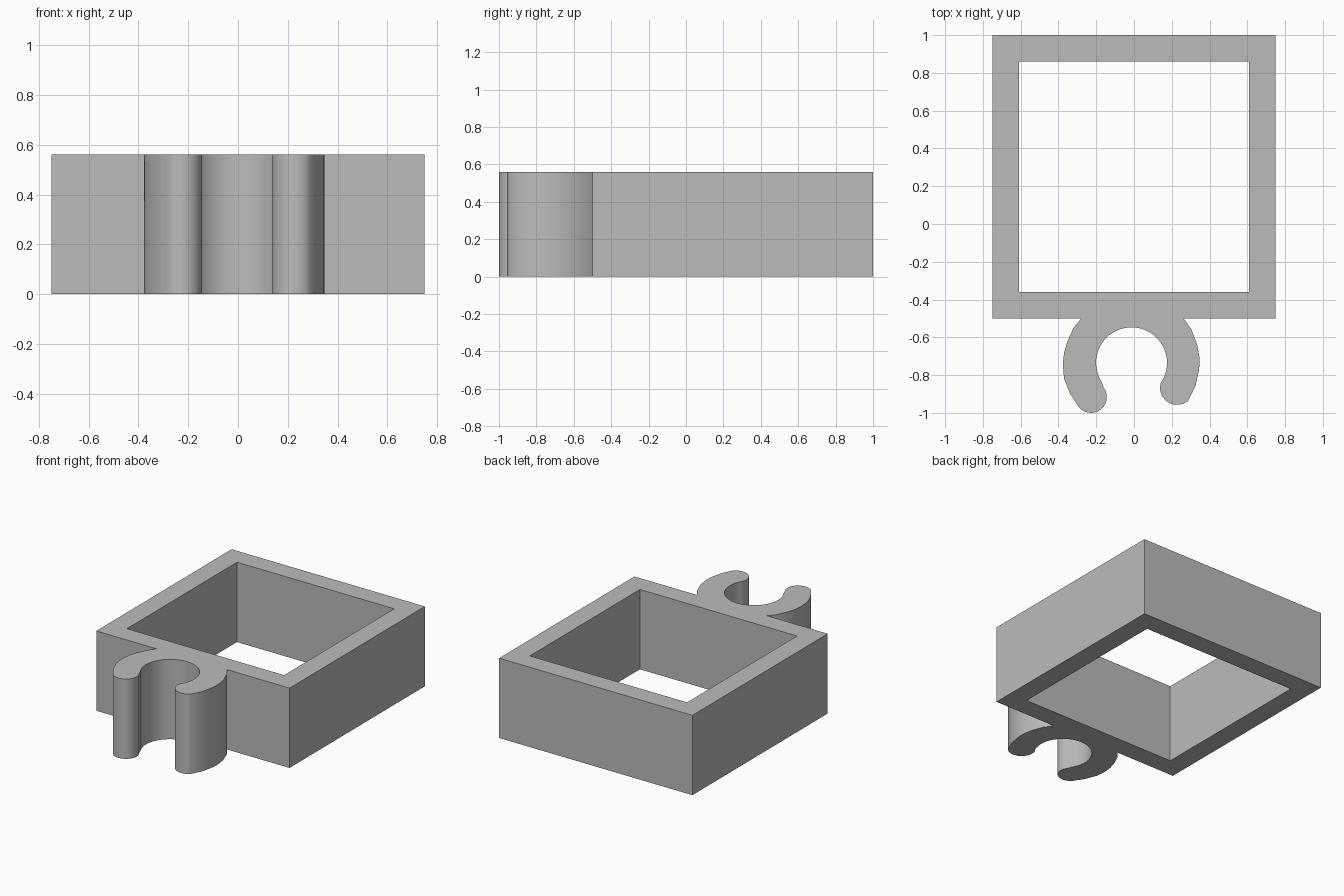
import bpy
import bmesh
from math import cos, sin, radians
from mathutils import Vector

HEIGHT = 0.56

cube = bpy.data.objects.get("Cube")
if cube:
    bpy.data.objects.remove(cube, do_unlink=True)


def arc(cx, cy, r, start, end, steps):
    """Points along an arc, angles in degrees."""
    angles = [radians(start + (end - start) * i / steps) for i in range(steps + 1)]
    return [(cx + r * cos(a), cy + r * sin(a)) for a in angles]


def rectangle(x, y0, y1):
    return [(-x, y0), (x, y0), (x, y1), (-x, y1)]


# Open clip: left arm, rounded tip, round socket, rounded tip, right arm
left_arm = [(-0.28, -0.5), (-0.32, -0.55), (-0.352, -0.62), (-0.37, -0.68),
            (-0.377, -0.74), (-0.37, -0.82), (-0.338, -0.9)]
left_tip = arc(-0.228, -0.916, 0.084, -138, 38, 14)
socket = arc(-0.013, -0.735, 0.188, 213, -33, 32)
right_tip = arc(0.228, -0.867, 0.09, 155, 311, 14)
right_arm = [(0.325, -0.86), (0.345, -0.77), (0.347, -0.71),
             (0.335, -0.64), (0.305, -0.56), (0.263, -0.5)]
clip = left_arm + left_tip + socket + right_tip + right_arm

# Square frame outline with the clip growing out of its front wall
corners = rectangle(0.75, -0.5, 1.0)
outer = corners[:1] + clip + corners[1:]
opening = rectangle(0.61, -0.36, 0.86)

# Fill the outline around the opening and raise it
bm = bmesh.new()
for loop in (outer, opening):
    verts = [bm.verts.new((x, y, 0)) for x, y in loop]
    for a, b in zip(verts, verts[1:] + verts[:1]):
        bm.edges.new((a, b))
bmesh.ops.triangle_fill(bm, edges=bm.edges[:], use_beauty=True, use_dissolve=False)
raised = bmesh.ops.extrude_face_region(bm, geom=bm.faces[:], use_keep_orig=True)
top = [g for g in raised["geom"] if isinstance(g, bmesh.types.BMVert)]
bmesh.ops.translate(bm, verts=top, vec=Vector((0, 0, HEIGHT)))
bmesh.ops.recalc_face_normals(bm, faces=bm.faces[:])

mesh = bpy.data.meshes.new("frame_with_clip")
bm.to_mesh(mesh)
bm.free()
body = bpy.data.objects.new("frame_with_clip", mesh)
bpy.context.collection.objects.link(body)

# Plain grey plastic
grey = bpy.data.materials.new("grey_plastic")
grey.use_nodes = True
colour = (0.5, 0.5, 0.5, 1)
grey.diffuse_color = colour
grey.node_tree.nodes["Principled BSDF"].inputs["Base Color"].default_value = colour
mesh.materials.append(grey)

# Smooth curved walls, crisp edges
bpy.ops.object.select_all(action="DESELECT")
body.select_set(True)
bpy.context.view_layer.objects.active = body
bpy.ops.object.shade_smooth_by_angle(angle=radians(30))
